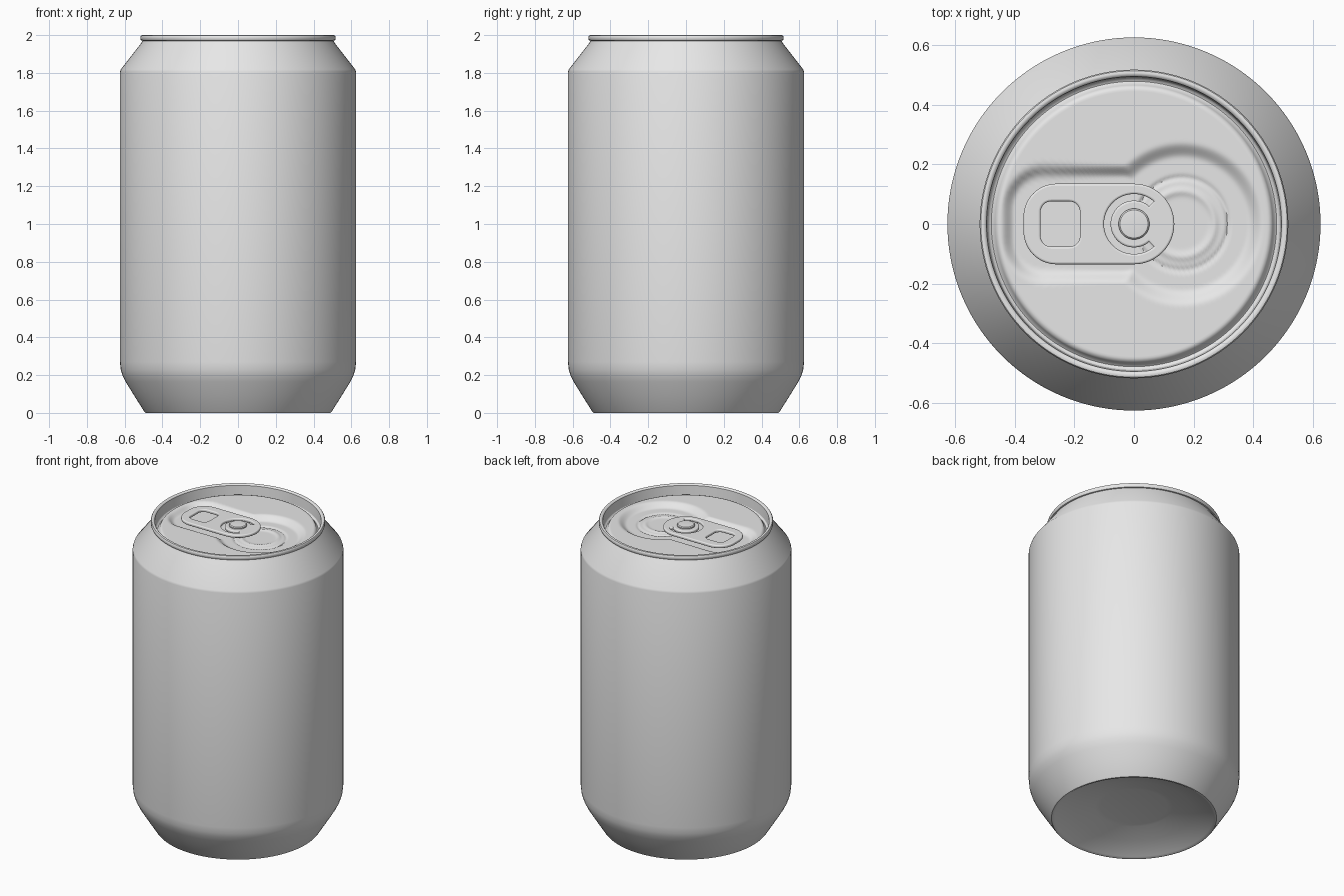
import bpy, bmesh, math

if "Cube" in bpy.data.objects:
    bpy.data.objects.remove(bpy.data.objects["Cube"])

SEG = 128
metal = bpy.data.materials.new("aluminium grey")
metal.diffuse_color = (0.8, 0.8, 0.8, 1)
metal.use_nodes = True
metal.node_tree.nodes["Principled BSDF"].inputs["Base Color"].default_value = metal.diffuse_color


def finish(ob, angle=35):
    ob.data.materials.clear()
    ob.data.materials.append(metal)
    bpy.ops.object.select_all(action='DESELECT')
    ob.select_set(True)
    bpy.context.view_layer.objects.active = ob
    bpy.ops.object.shade_smooth_by_angle(angle=math.radians(angle))


def lathe(name, profile, height=None, seg=SEG, angle=35):
    """Spin (r, z) points; height(x, y) adds relief to z."""
    bm = bmesh.new()
    rings = []
    for r, z in profile:
        if r == 0:
            rings.append([bm.verts.new((0, 0, z + (height(0, 0) if height else 0)))] * seg)
            continue
        ring = []
        for i in range(seg):
            a = 2 * math.pi * i / seg
            x, y = r * math.cos(a), r * math.sin(a)
            ring.append(bm.verts.new((x, y, z + (height(x, y) if height else 0))))
        rings.append(ring)
    for lo, hi in zip(rings, rings[1:]):
        for i in range(seg):
            j = (i + 1) % seg
            quad = list(dict.fromkeys((lo[i], lo[j], hi[j], hi[i])))
            bm.faces.new(quad)
    me = bpy.data.meshes.new(name)
    bm.to_mesh(me)
    bm.free()
    ob = bpy.data.objects.new(name, me)
    bpy.context.collection.objects.link(ob)
    finish(ob, angle)
    return ob


# can body with domed underside, tapered foot, neck and rolled rim
lathe("can_body", [
    (0, 0.085), (0.2, 0.08), (0.23, 0.075), (0.35, 0.045), (0.47, 0.006), (0.48, 0),
    (0.49, 0), (0.497, 0.008), (0.55, 0.092), (0.595, 0.165), (0.612, 0.2), (0.621, 0.23),
    (0.625, 0.27), (0.625, 1.805), (0.621, 1.818), (0.512, 1.958), (0.506, 1.97),
    (0.513, 1.972), (0.517, 1.978), (0.517, 1.992), (0.513, 1.998), (0.506, 2.0),
    (0.499, 1.998), (0.494, 1.992), (0.489, 1.93)])


def smooth(t):
    t = min(1, max(0, t))
    return t * t * (3 - 2 * t)


def relief(x, y):
    """Pressed recess under the tab plus the beads of the mouth panel."""
    qx, qy = abs(x + 0.17) - 0.13, abs(y) - 0.055
    box = math.hypot(max(qx, 0), max(qy, 0)) + min(max(qx, qy), 0) - 0.1
    d = math.hypot(x - 0.16, y)
    z = -0.028 * (1 - smooth(min(box / 0.045, (d - 0.22) / 0.055)))
    z += 0.006 * math.exp(-((d - 0.11) / 0.012) ** 2)
    z -= 0.007 * math.exp(-((d - 0.155) / 0.006) ** 2)
    return z


# lid panel with a sunken groove around its edge
panel = [(0.45 * i / 72, 1.95) for i in range(72, -1, -1)]
edge = [(0.49, 1.932), (0.486, 1.923), (0.478, 1.92), (0.471, 1.925), (0.465, 1.938), (0.459, 1.947)]
lathe("lid_panel", edge + panel, relief, angle=50)


# pull tab outlines
def arc(cx, cy, r, a0, a1, n=16):
    return [(cx + r * math.cos(math.radians(a0 + (a1 - a0) * i / n)),
             cy + r * math.sin(math.radians(a0 + (a1 - a0) * i / n))) for i in range(n + 1)]


B = 0.007  # rounding of the tab edge
outer = (arc(0, 0, 0.135 - B, -90, 90, 32) + arc(-0.26, 0.025, 0.11 - B, 90, 180)
         + arc(-0.26, -0.025, 0.11 - B, 180, 270))
hole = []
for sx, sy, a in ((1, 1, 0), (-1, 1, 90), (-1, -1, 180), (1, -1, 270)):
    hole += arc(-0.247 + sx * 0.03, sy * 0.04, 0.036 + B, a, a + 90, 8)
slot = arc(0, 0, 0.104 + B / 2, 45, 315, 40) + arc(0, 0, 0.075 - B / 2, 315, 45, 40)

cu = bpy.data.curves.new("pull_tab", 'CURVE')
cu.dimensions = '2D'
cu.fill_mode = 'BOTH'
cu.extrude = 0.003
cu.bevel_depth = B
cu.bevel_resolution = 3
for pts in (outer, hole, slot):
    sp = cu.splines.new('POLY')
    sp.points.add(len(pts) - 1)
    for p, (x, y) in zip(sp.points, pts):
        p.co = (x, y, 0, 1)
    sp.use_cyclic_u = True
tab = bpy.data.objects.new("pull_tab", cu)
tab.location.z = 1.949
bpy.context.collection.objects.link(tab)
bpy.ops.object.select_all(action='DESELECT')
tab.select_set(True)
bpy.context.view_layer.objects.active = tab
bpy.ops.object.convert(target='MESH')
finish(bpy.context.view_layer.objects.active, 40)

# rivet holding the tab
lathe("rivet", [(0.046, 1.92), (0.046, 1.957), (0.052, 1.959), (0.052, 1.966),
                (0.047, 1.971), (0.04, 1.972), (0, 1.972)], seg=48)
